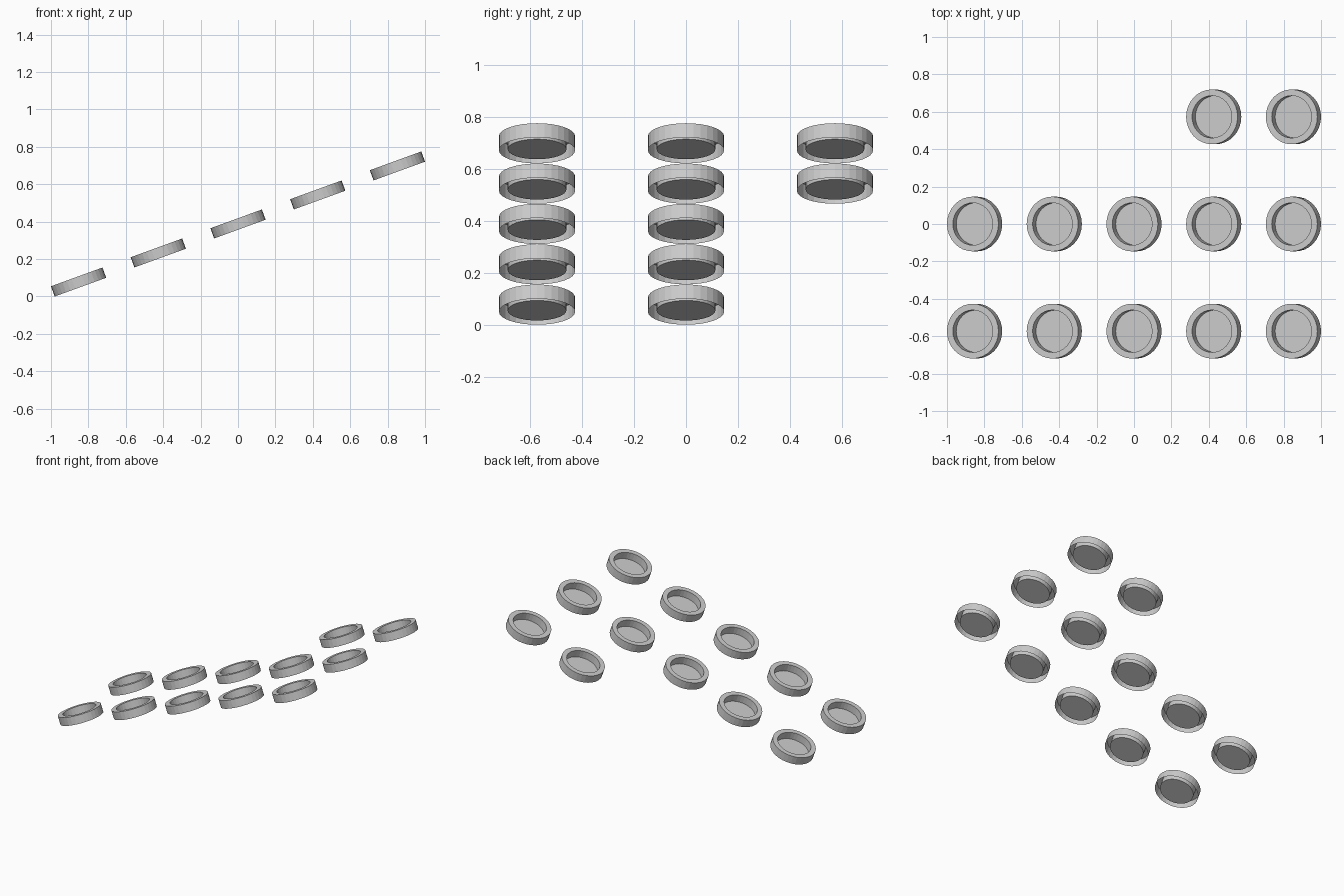
import bpy, bmesh, math
from mathutils import Matrix

if "Cube" in bpy.data.objects:
    bpy.data.objects.remove(bpy.data.objects["Cube"])

TILT = math.radians(20)
R, R_IN, H, FLOOR = 0.1465, 0.113, 0.058, 0.005
SIDES = 32
ROW_GAP = 0.573


# Thin shell: outer wall, flat rim, recess wall and dish floor, open underneath
def cap_mesh():
    bm = bmesh.new()
    rings = []
    for r, z in [(R, 0), (R, H), (R_IN, H), (R_IN, FLOOR)]:
        rings.append([bm.verts.new((r * math.cos(2 * math.pi * i / SIDES),
                                    r * math.sin(2 * math.pi * i / SIDES), z))
                      for i in range(SIDES)])
    for a, b in zip(rings, rings[1:]):
        for i in range(SIDES):
            j = (i + 1) % SIDES
            bm.faces.new((a[i], a[j], b[j], b[i]))
    bm.faces.new(rings[-1])
    mesh = bpy.data.meshes.new("round_cap")
    bm.to_mesh(mesh)
    bm.free()
    return mesh


# Caps sit on one slope rising toward +x; the back row has only two
mesh = cap_mesh()
x0 = -1 + R * math.cos(TILT) + H * math.sin(TILT)
x1 = 1 - R * math.cos(TILT)
step = (x1 - x0) / 4
for row, columns in enumerate([range(5), range(5), range(3, 5)]):
    for col in columns:
        cap = bpy.data.objects.new(f"round_cap_{row}_{col}", mesh)
        bpy.context.collection.objects.link(cap)
        z = R * math.sin(TILT) + col * step * math.tan(TILT)
        cap.matrix_world = (Matrix.Translation((x0 + col * step, (row - 1) * ROW_GAP, z))
                            @ Matrix.Rotation(-TILT, 4, 'Y'))
